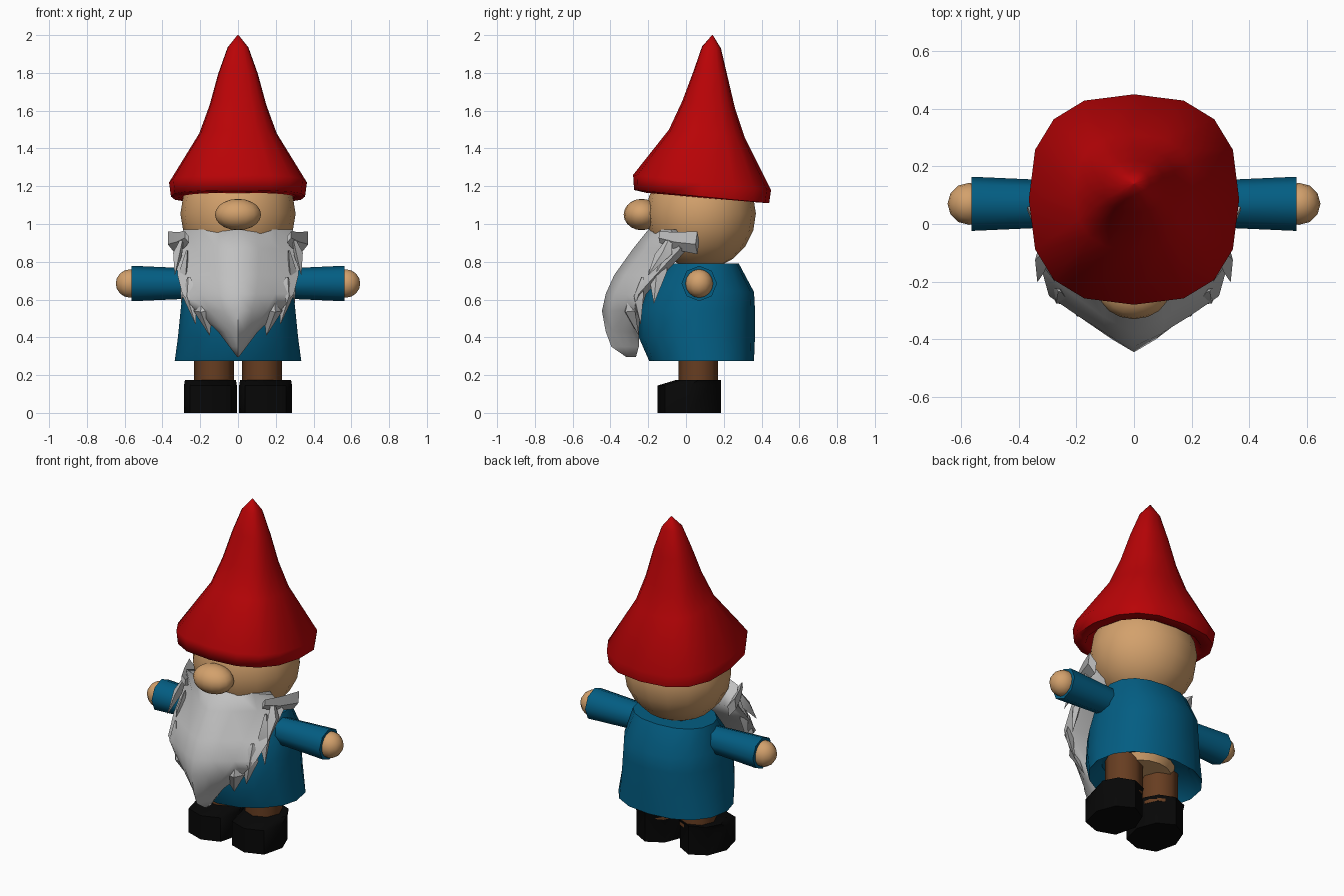
import bpy, bmesh, math
from mathutils import Vector, Matrix

if "Cube" in bpy.data.objects:
    bpy.data.objects.remove(bpy.data.objects["Cube"], do_unlink=True)


def colour(name, rgb):
    m = bpy.data.materials.new(name)
    m.use_nodes = True
    m.diffuse_color = (*rgb, 1)
    bsdf = next(n for n in m.node_tree.nodes if n.type == 'BSDF_PRINCIPLED')
    bsdf.inputs["Base Color"].default_value = (*rgb, 1)
    bsdf.inputs["Roughness"].default_value = 1.0
    bsdf.inputs["Specular IOR Level"].default_value = 0.0
    m.roughness = 1.0
    m.specular_intensity = 0.0
    return m


RED = colour("hat red", (0.48, 0.001, 0.002))
BLUE = colour("coat blue", (0.001, 0.11, 0.225))
SKIN = colour("skin", (0.65, 0.355, 0.15))
GREY = colour("beard grey", (0.53, 0.53, 0.53))
BROWN = colour("trouser brown", (0.135, 0.047, 0.015))
BLACK = colour("shoe black", (0.002, 0.002, 0.002))


def finish(name, bm, mat, angle=35):
    bmesh.ops.recalc_face_normals(bm, faces=bm.faces[:])
    me = bpy.data.meshes.new(name)
    bm.to_mesh(me)
    bm.free()
    me.materials.append(mat)
    ob = bpy.data.objects.new(name, me)
    bpy.context.collection.objects.link(ob)
    bpy.ops.object.select_all(action='DESELECT')
    ob.select_set(True)
    bpy.context.view_layer.objects.active = ob
    bpy.ops.object.shade_smooth_by_angle(angle=math.radians(angle))
    return ob


def skin_rings(rings):
    """Join equal closed rings of points into a capped tube."""
    bm = bmesh.new()
    rows = [[bm.verts.new(p) for p in ring] for ring in rings]
    n = len(rows[0])
    for a, b in zip(rows, rows[1:]):
        for i in range(n):
            j = (i + 1) % n
            bm.faces.new((a[i], a[j], b[j], b[i]))
    bm.faces.new(rows[0])
    bm.faces.new(rows[-1])
    return bm


def spow(v, p):
    return math.copysign(abs(v) ** p, v)


def loft(name, sections, mat, sides=16, front=1.0, back=1.0, cx=0.0, angle=35):
    """Each section: front y, front z, back y, back z, half width.
    front and back set how square each half is (lower is squarer)."""
    rings = []
    for yf, zf, yb, zb, w in sections:
        ring = []
        for i in range(sides):
            a = math.tau * i / sides
            power = front if math.cos(a) > 0 else back
            s = spow(math.sin(a), power)
            t = (1 + spow(math.cos(a), power)) / 2
            ring.append((cx + w * s, yb + (yf - yb) * t, zb + (zf - zb) * t))
        rings.append(ring)
    return finish(name, skin_rings(rings), mat, angle)


def ball(name, centre, radii, mat, u=16, v=10):
    bm = bmesh.new()
    m = Matrix.Translation(centre) @ Matrix.Diagonal((*radii, 1))
    bmesh.ops.create_uvsphere(bm, u_segments=u, v_segments=v, radius=1, matrix=m)
    return finish(name, bm, mat, 60)


def lock(name, points, wide, scales, side):
    """A flat tapering lock of hair along three points."""
    flip = Vector((side, 1, 1))
    path = [Vector(p) * flip for p in points]
    wide = Vector(wide) * flip
    thin = wide.cross(path[2] - path[0]).normalized() * 0.025
    rings = [[p + wide * k, p + thin * k, p - wide * k, p - thin * k]
             for p, k in zip(path, scales)]
    finish(name, skin_rings(rings), GREY, 40)


# Hat: tilted brim with a thick rolled lip, tapering to a bent-back tip
loft("hat", [
    (-0.16, 1.25, 0.33, 1.20, 0.265),
    (-0.21, 1.165, 0.37, 1.115, 0.30),
    (-0.275, 1.18, 0.44, 1.11, 0.355),
    (-0.28, 1.26, 0.45, 1.18, 0.365),
    (-0.09, 1.50, 0.31, 1.46, 0.205),
    (-0.02, 1.65, 0.26, 1.61, 0.15),
    (0.04, 1.81, 0.22, 1.78, 0.105),
    (0.085, 1.94, 0.185, 1.93, 0.055),
    (0.138, 2.0, 0.142, 2.0, 0.003)],
    RED, front=0.78, back=0.78, angle=75)

# Head and nose
ball("head", (0, 0.08, 1.055), (0.305, 0.29, 0.295), SKIN)
ball("nose", (0, -0.235, 1.05), (0.122, 0.095, 0.083), SKIN)

# Coat with recessed hem, and hips inside it
loft("coat", [
    (-0.13, 0.36, 0.30, 0.36, 0.26),
    (-0.195, 0.275, 0.36, 0.275, 0.335),
    (-0.25, 0.40, 0.365, 0.40, 0.318),
    (-0.25, 0.55, 0.365, 0.55, 0.303),
    (-0.20, 0.66, 0.36, 0.64, 0.292),
    (-0.09, 0.79, 0.28, 0.79, 0.25)],
    BLUE, front=1.08, back=0.87, angle=50)
loft("hips", [
    (-0.06, 0.32, 0.22, 0.32, 0.16),
    (-0.10, 0.40, 0.27, 0.40, 0.20)], SKIN)

# Beard: wedge-shaped sheet of hair with a filled back
rows = [  # height, half width, centre y, side y
    (0.97, 0.29, -0.20, -0.08),
    (0.87, 0.33, -0.28, -0.03),
    (0.73, 0.32, -0.38, -0.16),
    (0.63, 0.295, -0.425, -0.25),
    (0.54, 0.225, -0.445, -0.28),
    (0.43, 0.105, -0.425, -0.29),
    (0.35, 0.045, -0.395, -0.29),
    (0.295, 0.004, -0.315, -0.305)]
rings = []
for z, w, yf, ys in rows:
    us = [i / 3 for i in range(-3, 4)]
    sheet = [(w * u, yf + (ys - yf) * abs(u) ** 1.2, z) for u in us]
    inner = [(0.9 * w * u, ys + 0.04, z) for u in (0.9, 0, -0.9)]
    rings.append(sheet + inner)
finish("beard", skin_rings(rings), GREY, 70)

# Locks along the beard edge: points, half width direction, width at each point
locks = {
    "lower": (((0.19, -0.29, 0.66), (0.185, -0.30, 0.54), (0.15, -0.25, 0.41)),
              (0.05, 0.03, 0), (0.2, 1, 0.03)),
    "outer": (((0.26, -0.23, 0.72), (0.255, -0.255, 0.62), (0.225, -0.24, 0.47)),
              (0.04, 0.03, 0), (0.2, 1, 0.03)),
    "side": (((0.27, -0.12, 0.86), (0.285, -0.15, 0.75), (0.30, -0.17, 0.58)),
             (0.01, 0.05, 0), (0.2, 1, 0.03)),
    "cheek": (((0.29, -0.08, 0.94), (0.32, -0.12, 0.84), (0.335, -0.20, 0.73)),
              (0.01, 0.045, 0), (0.2, 1, 0.03)),
    "ear": (((0.27, -0.14, 0.93), (0.31, -0.05, 0.91), (0.35, 0.06, 0.90)),
            (0.02, 0, 0.06), (0.5, 0.8, 1)),
}

for side, s in (("left", 1), ("right", -1)):
    for name, (points, wide, scales) in locks.items():
        lock(f"{side}_{name}_lock", points, wide, scales, s)
    # Sleeves and hands
    bm = bmesh.new()
    along = Matrix.Translation((s * 0.372, 0.07, 0.685)) @ Matrix.Rotation(s * math.pi / 2, 4, 'Y')
    bmesh.ops.create_cone(bm, cap_ends=True, segments=8, radius1=0.077,
                          radius2=0.094, depth=0.385, matrix=along)
    finish(f"{side}_sleeve", bm, BLUE, 50)
    ball(f"{side}_hand", (s * 0.572, 0.07, 0.685), (0.075, 0.073, 0.075), SKIN, 12, 8)
    # Legs and shoes
    loft(f"{side}_leg", [(-0.04, z, 0.17, z, 0.105) for z in (0.14, 0.4)],
         BROWN, sides=8, cx=s * 0.127, angle=50)
    loft(f"{side}_shoe", [
        (-0.15, 0.0, 0.185, 0.0, 0.14),
        (-0.15, 0.145, 0.185, 0.145, 0.14),
        (-0.05, 0.175, 0.185, 0.175, 0.135)],
        BLACK, sides=8, front=0.75, back=1.1, cx=s * 0.146, angle=50)
